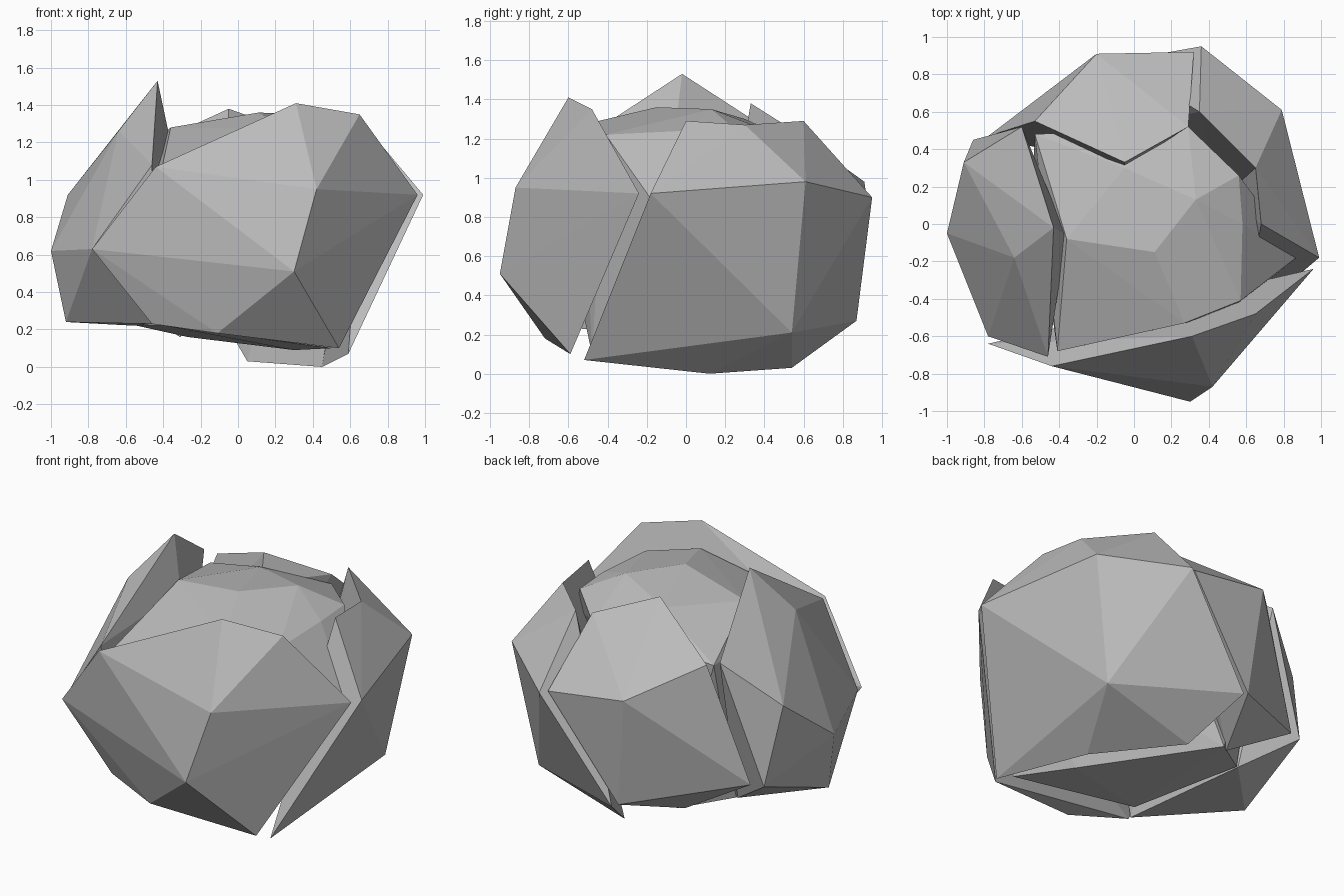
import bpy
import bmesh

# Remove the default object
default_cube = bpy.data.objects.get("Cube")
if default_cube:
    bpy.data.objects.remove(default_cube, do_unlink=True)

# Single stone colour
STONE_GREY = (0.5, 0.5, 0.5, 1.0)
stone = bpy.data.materials.new("stone_grey")
stone.use_nodes = True
stone.diffuse_color = STONE_GREY
shader = next(n for n in stone.node_tree.nodes if n.type == "BSDF_PRINCIPLED")
shader.inputs["Base Color"].default_value = STONE_GREY
shader.inputs["Roughness"].default_value = 0.9


def add_hull(mesh_builder, corner_points):
    """Add one convex faceted chunk to the bmesh."""
    corners = [mesh_builder.verts.new(point) for point in corner_points]
    result = bmesh.ops.convex_hull(mesh_builder, input=corners)
    unused = {item for key in ("geom_interior", "geom_unused")
              for item in result[key] if isinstance(item, bmesh.types.BMVert)}
    bmesh.ops.delete(mesh_builder, geom=list(unused), context="VERTS")


def make_shard(name, *chunks):
    """Build a flat-shaded rock shard from one or more convex chunks."""
    mesh = bpy.data.meshes.new(name)
    mesh_builder = bmesh.new()
    for chunk in chunks:
        add_hull(mesh_builder, chunk)
    bmesh.ops.recalc_face_normals(mesh_builder, faces=mesh_builder.faces[:])
    for face in mesh_builder.faces:
        face.smooth = False
    mesh_builder.to_mesh(mesh)
    mesh_builder.free()
    mesh.materials.append(stone)
    shard = bpy.data.objects.new(name, mesh)
    bpy.context.scene.collection.objects.link(shard)
    return shard


# Front slab: outer corners, then the rim of the split
front_outer = [(.3, -.95, .51), (.42, -.87, .95), (-.11, -.72, .18)]
front_rim = [(.31, -.6, 1.41), (.65, -.48, 1.35), (.96, -.24, .92),
             (.54, -.59, .1), (-.46, -.6, .23), (-.78, -.64, .63),
             (-.44, -.76, 1.07)]
make_shard("front_shard", front_outer + front_rim)

# Spiked shard on the right hand side of the rock
side_outer = [(-.64, -.18, 1.26), (-.91, .33, .92), (-1, -.05, .62),
              (-.92, -.11, .24), (-.86, .45, .44)]
side_rim = [(-.43, -.02, 1.53), (-.6, .52, 1.18), (-.46, -.71, 1.08),
            (-.78, -.6, .63), (-.46, -.58, .23), (-.55, .27, .22),
            (-.36, -.06, 1.2)]
make_shard("spiked_shard", side_outer + side_rim)

# Back shard
back_outer = [(-.2, .91, .98), (-.13, .86, .29), (-.78, .47, .44)]
back_rim = [(-.05, .33, 1.38), (-.53, .55, 1.16), (.29, .52, 1.26),
            (.32, .92, .91), (-.31, .45, .16), (-.05, .3, 1.2)]
make_shard("back_shard", back_outer + back_rim)

# Large shard wrapping a corner: two chunks share the corner ridge
corner_ridge = [(.65, .3, 1.27), (.79, .61, .98), (.65, .54, .21), (.45, .12, 0)]
corner_front = [(.68, 0, 1.29), (.99, -.18, .92), (.59, -.52, .07)]
corner_back = [(.35, .6, 1.29), (.36, .95, .9), (.05, .54, .03), (-.09, .87, .27)]
make_shard("corner_shard", corner_ridge + corner_front, corner_ridge + corner_back)

# Core that shows between the shards
core_top = [(.11, -.15, 1.36), (.33, .13, 1.35), (-.36, -.08, 1.28),
            (-.41, -.68, 1.05), (.27, -.53, 1.27), (.57, -.41, 1.22),
            (.88, -.17, .88), (.58, 0, 1.24), (.56, .26, 1.24),
            (.29, .52, 1.2), (-.05, .3, 1.3), (-.53, .48, 1.13)]
core_base = [(.5, -.48, .1), (.3, -.16, .09), (-.39, -.46, .22),
             (-.54, .27, .22), (-.27, .48, .16)]
make_shard("core", core_top + core_base)
